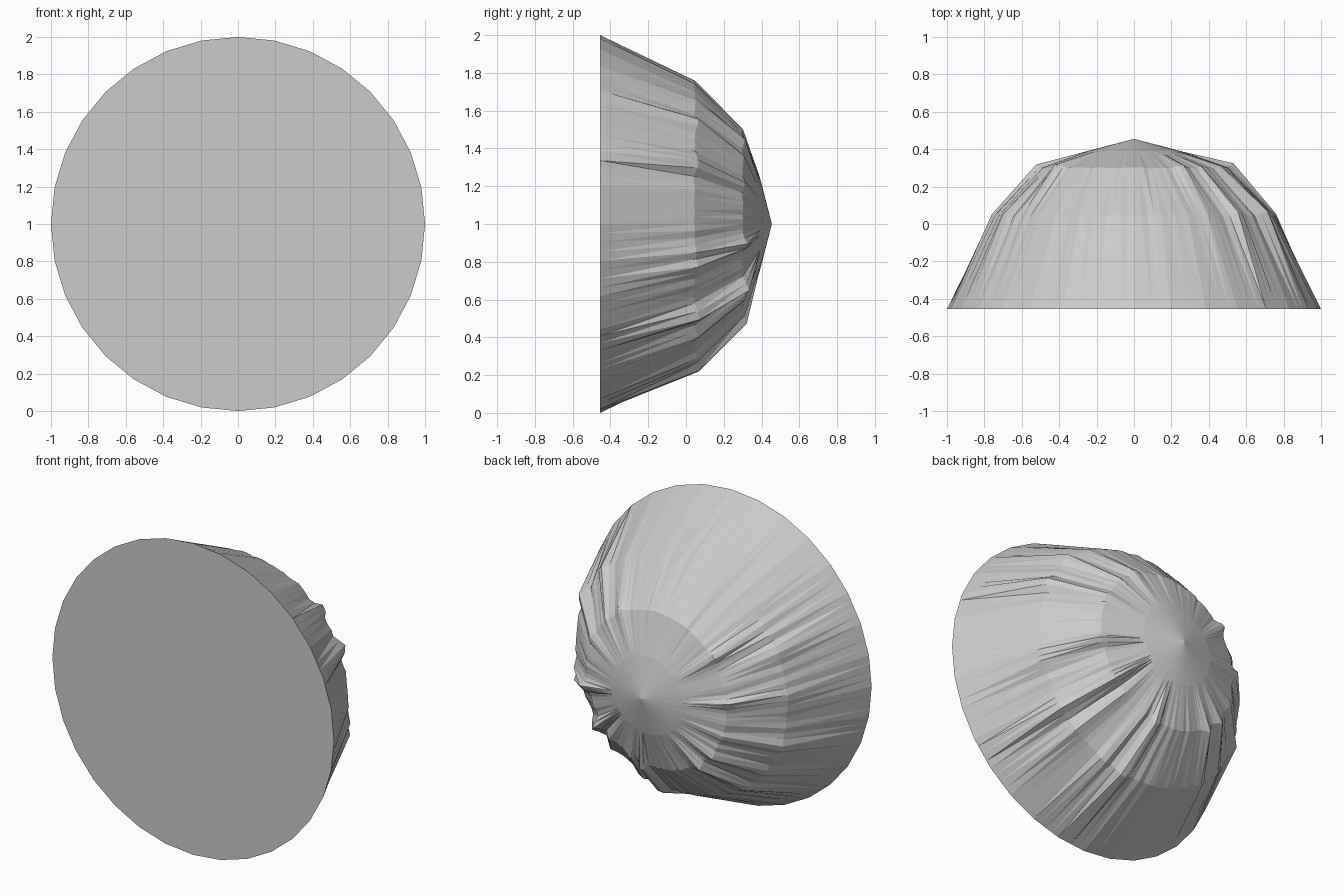
import bpy, bmesh, math, random

cube = bpy.data.objects.get("Cube")
if cube:
    bpy.data.objects.remove(cube, do_unlink=True)

random.seed(4)
SIDES, SPLIT = 32, 4
COUNT = SIDES * SPLIT
TIP_Y = 0.455

# Rings of the dome: radius, depth, jitter
RINGS = [(1.0, -0.455, 0), (0.755, 0.045, 0.004), (0.5, 0.3, 0.004), (0.25, 0.39, 0)]

# Narrow ridges: angle, rise on the second ring, rise on the third ring
RIDGES = [(60, 0.01, 0.03), (44, 0.04, 0.01), (25, 0.04, 0.02), (-12, 0.02, 0.05),
          (-17, 0.03, 0.0), (-39, 0.05, 0.06), (-50, 0.03, 0.02), (-69, 0.03, 0.02),
          (-80, 0.05, 0.05), (142, 0.0, 0.04), (154, 0.02, 0.0), (175, 0.01, 0.03),
          (201, 0.03, 0.01), (219, 0.01, 0.03), (233, 0.02, 0.03)]


def rise(angle, ring):
    """Height of the ridges at this angle."""
    if ring not in (1, 2):
        return 0
    total = 0
    for ridge in RIDGES:
        gap = abs((angle - ridge[0] + 180) % 360 - 180)
        total = max(total, ridge[ring] * max(0, 1 - gap / 5))
    return total


bm = bmesh.new()
loops = []
for i, (radius, depth, jitter) in enumerate(RINGS):
    loop = []
    for k in range(COUNT):
        angle = 360 * k / COUNT
        # Points between the corners lie on the straight sides
        step = 360 / SIDES
        off = math.radians(angle % step - step / 2)
        r = radius * math.cos(math.radians(step / 2)) / math.cos(off)
        h = rise(angle, i) + random.uniform(-jitter, jitter)
        r += h
        a = math.radians(angle)
        loop.append(bm.verts.new((r * math.cos(a), depth + 0.6 * h, 1 + r * math.sin(a))))
    loops.append(loop)

# Flat front disc, faceted walls and pointed back
bm.faces.new(loops[0])
tip = bm.verts.new((0, TIP_Y, 1))
for k in range(COUNT):
    n = (k + 1) % COUNT
    for low, high in zip(loops, loops[1:]):
        bm.faces.new((low[k], low[n], high[n]))
        bm.faces.new((low[k], high[n], high[k]))
    bm.faces.new((loops[-1][k], loops[-1][n], tip))
bmesh.ops.recalc_face_normals(bm, faces=bm.faces)

mesh = bpy.data.meshes.new("ridged_dome")
bm.to_mesh(mesh)
bm.free()
dome = bpy.data.objects.new("ridged_dome", mesh)
bpy.context.collection.objects.link(dome)

# Plain light grey
grey = bpy.data.materials.new("light_grey")
grey.use_nodes = True
colour = (0.6, 0.6, 0.6, 1)
grey.diffuse_color = colour
grey.node_tree.nodes["Principled BSDF"].inputs["Base Color"].default_value = colour
mesh.materials.append(grey)
